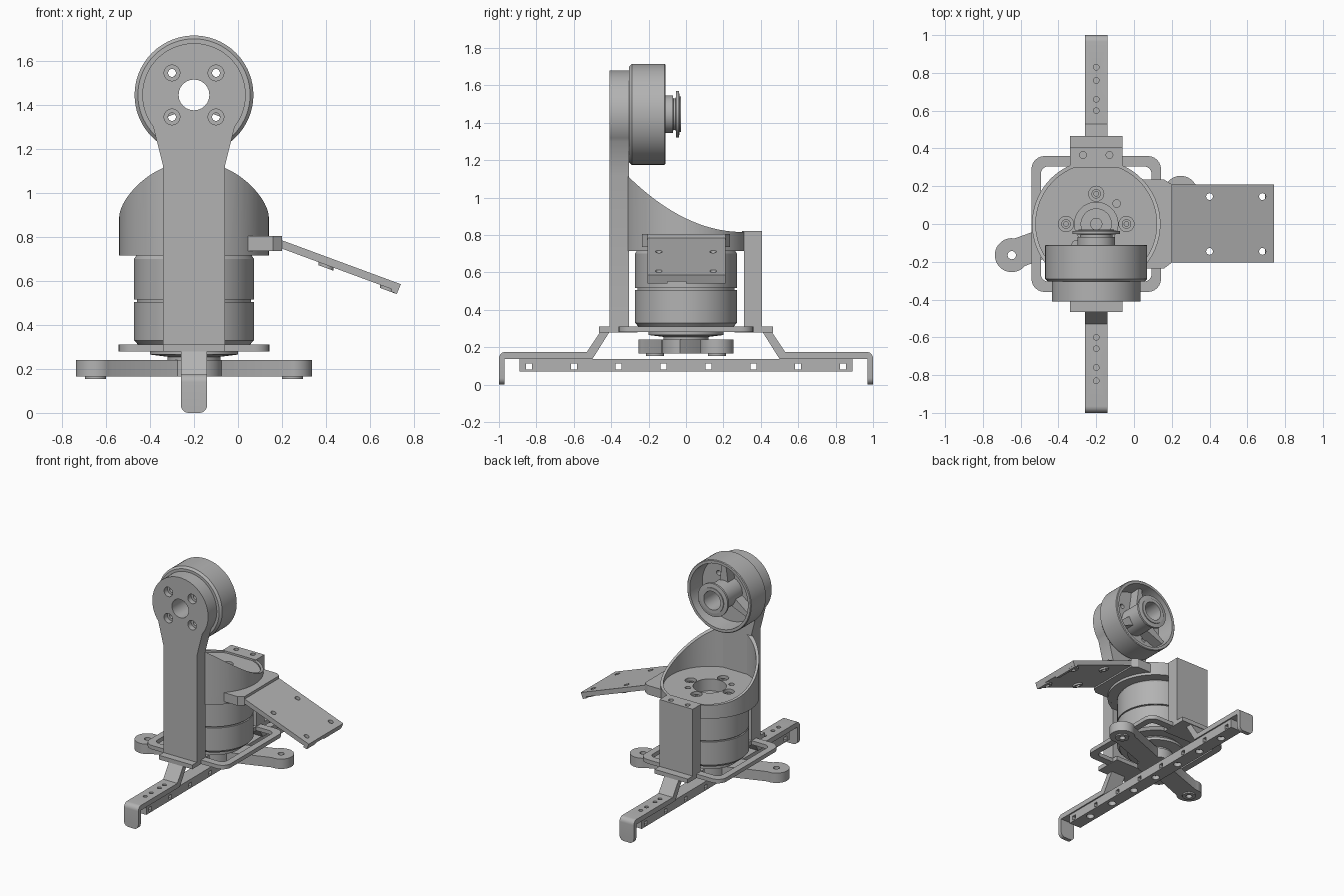
import bpy, bmesh
from math import sin, cos, radians, pi, hypot, atan2
from mathutils import Matrix, Vector

cube = bpy.data.objects.get("Cube")
if cube:
    bpy.data.objects.remove(cube, do_unlink=True)

grey = bpy.data.materials.new("plain grey")
grey.use_nodes = True
grey.diffuse_color = (0.45, 0.45, 0.45, 1)
grey.node_tree.nodes["Principled BSDF"].inputs["Base Color"].default_value = (0.45, 0.45, 0.45, 1)

parts = []


def to3(u, v, t, axis):
    """Profile point (u, v) at distance t along the axis."""
    return {"x": (t, u, v), "y": (u, t, v), "z": (u, v, t)}[axis]


def add_prism(bm, pts, lo, hi, axis):
    a = [bm.verts.new(to3(u, v, lo, axis)) for u, v in pts]
    b = [bm.verts.new(to3(u, v, hi, axis)) for u, v in pts]
    bm.faces.new(a)
    bm.faces.new(b[::-1])
    for i in range(len(pts)):
        j = (i + 1) % len(pts)
        bm.faces.new((a[i], b[i], b[j], a[j]))


def finish(name, bm):
    bmesh.ops.recalc_face_normals(bm, faces=bm.faces)
    me = bpy.data.meshes.new(name)
    bm.to_mesh(me)
    bm.free()
    me.materials.append(grey)
    ob = bpy.data.objects.new(name, me)
    bpy.context.collection.objects.link(ob)
    parts.append(ob)
    return ob


def prism(name, pts, lo, hi, axis):
    return prisms(name, [(pts, lo, hi)], axis)


def prisms(name, items, axis):
    bm = bmesh.new()
    for pts, lo, hi in items:
        add_prism(bm, pts, lo, hi, axis)
    return finish(name, bm)


def lathe(name, profile, axis, cu=0, cv=0, n=72):
    """Spin a closed (radius, height) profile into a ring."""
    bm = bmesh.new()
    rings = [[bm.verts.new(to3(cu + r * cos(2 * pi * i / n), cv + r * sin(2 * pi * i / n), t, axis))
              for r, t in profile] for i in range(n)]
    m = len(profile)
    for i in range(n):
        a, b = rings[i], rings[(i + 1) % n]
        for k in range(m):
            bm.faces.new((a[k], a[(k + 1) % m], b[(k + 1) % m], b[k]))
    return finish(name, bm)


def arc(cu, cv, r, a0, a1, n):
    return [(cu + r * cos(radians(a0 + (a1 - a0) * i / n)),
             cv + r * sin(radians(a0 + (a1 - a0) * i / n))) for i in range(n + 1)]


def disc(cu, cv, r, n=32):
    return arc(cu, cv, r, 0, 360, n)[:-1]


def rect(u0, u1, v0, v1):
    return [(u0, v0), (u1, v0), (u1, v1), (u0, v1)]


def round_rect(hu, hv, r):
    pts = []
    for su, sv, a in ((1, 1, 0), (-1, 1, 90), (-1, -1, 180), (1, -1, 270)):
        pts += arc(su * (hu - r), sv * (hv - r), r, a, a + 90, 6)
    return pts


def cut(ob, items, axis):
    """Subtract a set of separate prisms from a part."""
    cutter = prisms("cutter", items, axis)
    parts.remove(cutter)
    cutter.hide_render = True
    mod = ob.modifiers.new("cut", "BOOLEAN")
    mod.operation, mod.solver, mod.object = "DIFFERENCE", "EXACT", cutter
    bpy.context.view_layer.objects.active = ob
    bpy.ops.object.modifier_apply(modifier=mod.name)
    bpy.data.objects.remove(cutter, do_unlink=True)


SIDES = ((1, "back"), (-1, "front"))

# Feet: bent flat bars with a raised flange carrying the pillars
for s, side in SIDES:
    outline = [(0.41, 0.28), (0.50, 0.137), (0.97, 0.137), (0.97, 0), (1.0, 0)]
    outline += arc(0.965, 0.14, 0.035, 0, 90, 6) + [(0.53, 0.175), (0.44, 0.31), (0.39, 0.31), (0.39, 0.28)]
    foot = prism(side + "_foot", [(s * y, z) for y, z in outline], -0.06, 0.06, "x")
    bm = bmesh.new()
    bm.from_mesh(foot.data)
    toes = [e for e in bm.edges if all(v.co.z < 0.001 for v in e.verts)
            and abs(e.verts[0].co.x - e.verts[1].co.x) < 0.001]
    bmesh.ops.bevel(bm, geom=toes, offset=0.035, segments=5, profile=0.5, affect="EDGES")
    bm.to_mesh(foot.data)
    bm.free()
    cut(foot, [(disc(0, s * y, 0.015, 16), 0.1, 0.2) for y in (0.6, 0.66, 0.76, 0.83)], "z")
    ys = sorted((s * 0.26, s * 0.465))
    prism(side + "_flange", rect(-0.14, 0.14, *ys), 0.279, 0.311, "z")

# Rail with cross windows and screw holes underneath
rail = prism("rail", rect(-0.05, 0.05, -0.89, 0.89), 0.07, 0.138, "z")
cut(rail, [(rect(y - 0.016, y + 0.016, 0.08, 0.112), -0.1, 0.1)
           for y in [0.12 + 0.24 * k for k in range(-4, 4)]], "x")
cut(rail, [(disc(0, 0.24 * k, 0.028, 20), 0.05, 0.1) for k in range(-3, 4)], "z")

# Open base frame
frame = prism("base_frame", round_rect(0.343, 0.36, 0.07), 0.28, 0.31, "z")
cut(frame, [(round_rect(0.293, 0.305, 0.04), 0.2, 0.4)], "z")

# Two-armed crank under the motor
tip = hypot(0.447, 0.165)
half = arc(tip, 0, 0.09, -120, 120, 20) + arc(0, 0, 0.13, 35, 145, 12)
turn = Matrix.Rotation(atan2(0.165, 0.447), 2)
crank_pts = [tuple(turn @ Vector(p)) for p in half + [(-u, -v) for u, v in half]]
crank = prism("crank", crank_pts, 0.165, 0.24, "z")
tips = [(0.447, 0.165), (-0.447, -0.165)]
cut(crank, [(disc(x, y, 0.022, 20), 0.1, 0.3) for x, y in tips], "z")
for x, y in tips:
    lathe("crank_bushing", [(0.022, 0.154), (0.048, 0.154), (0.048, 0.17), (0.022, 0.17)], "z", x, y, 32)

# Main motor: rotor hub, lower bell, gap, upper body
lathe("rotor_hub", [(0.03, 0.235), (0.12, 0.235), (0.12, 0.255), (0.2, 0.265), (0.2, 0.285),
                    (0.17, 0.315), (0.03, 0.315)], "z")
lathe("main_motor", [(0.08, 0.311), (0.255, 0.311), (0.2725, 0.33), (0.2725, 0.505), (0.26, 0.505),
                     (0.26, 0.515), (0.2725, 0.515), (0.2725, 0.7), (0.262, 0.716), (0.08, 0.716)], "z")

# Motor cup: sloped wall, drilled floor, rear lug
wall = lathe("cup_wall", [(0.32, 0.715), (0.34, 0.715), (0.34, 1.2), (0.32, 1.2)], "z", n=96)
slope = [(-0.5, 1.4), (-0.5, 1.12), (-0.317, 1.12)]
for i in range(25):
    y = -0.305 + i * 0.605 / 24
    slope.append((y, 0.816 + 0.8 * (0.3 - y) ** 2))
cut(wall, [(slope + [(0.5, 0.816), (0.5, 1.4)], -0.5, 0.5)], "x")
floor = prism("cup_floor", disc(0, 0, 0.33, 72), 0.716, 0.806, "z")
screws = [(0.16, 0), (-0.16, 0), (0, 0.16), (0, -0.16)]
cut(floor, [(disc(0, 0, 0.115, 40), 0.6, 0.9)]
    + [(disc(x, y, 0.04, 24), 0.765, 0.9) for x, y in screws]
    + [(disc(s * 0.108, s * 0.108, 0.02, 16), 0.6, 0.9) for s in (1, -1)], "z")
for x, y in screws:
    lathe("cup_screw", [(0.012, 0.755), (0.025, 0.755), (0.025, 0.79), (0.012, 0.79)], "z", x, y, 20)
lug = prism("rear_lug", rect(-0.14, 0.14, 0.3, 0.405), 0.715, 0.82, "z")
cut(lug, [(disc(x, 0.365, 0.018, 20), 0.74, 0.9) for x in (-0.07, 0.07)], "z")

# Rear pillar, and front pillar flaring into the round head
prism("rear_pillar", rect(-0.14, 0.14, 0.31, 0.405), 0.31, 0.715, "z")
HZ = 1.445
head = [(-0.14, 0.31), (0.14, 0.31), (0.14, 1.12)] + arc(0, HZ, 0.235, -38, 218, 48) + [(-0.14, 1.12)]
pillar = prism("front_pillar", head, -0.41, -0.304, "y")
bolts = [(sx * 0.1, HZ + sz * 0.1) for sx in (1, -1) for sz in (1, -1)]
cut(pillar, [(disc(0, HZ, 0.07, 24), -0.5, -0.2)] + [(disc(u, v, 0.036, 24), -0.5, -0.37) for u, v in bolts], "y")
cut(pillar, [(disc(u, v, 0.018, 16), -0.5, -0.2) for u, v in bolts], "y")

# Head motor: open bell with flanged hollow hub and ribs
bell = lathe("head_motor", [(0.07, -0.305), (0.255, -0.305), (0.27, -0.29), (0.27, -0.115), (0.265, -0.11),
                            (0.245, -0.11), (0.238, -0.25), (0.1, -0.25), (0.1, -0.07), (0.085, -0.068),
                            (0.085, -0.055), (0.125, -0.053), (0.125, -0.038), (0.095, -0.034),
                            (0.095, -0.028), (0.07, -0.028)], "y", 0, HZ)
cut(bell, [(disc(u, v, 0.018, 16), -0.4, -0.2) for u, v in bolts], "y")
for k in range(3):
    spin = Matrix.Rotation(radians(90 + 120 * k), 2)
    rib = [spin @ Vector(p) for p in ((0.09, -0.035), (0.242, -0.014), (0.242, 0.014), (0.09, 0.035))]
    prism("head_rib", [(p.x, HZ + p.y) for p in rib], -0.26, -0.17, "y")

# Side bracket and its sloping mounting plate
prism("side_bracket", [(0.24, -0.235), (0.36, -0.235), (0.4, -0.205), (0.4, 0.21), (0.36, 0.235), (0.24, 0.235)],
      0.735, 0.804, "z")
panel = prism("sloped_panel", [(0.385, 0.79), (0.94, 0.585), (0.927, 0.552), (0.385, 0.752)], -0.205, 0.21, "y")
holes = [(x, y) for x in (0.6, 0.88) for y in (-0.145, 0.145)]
cut(panel, [(disc(x, y, 0.018, 20), 0.4, 1.0) for x, y in holes], "z")
for x, y in holes:
    z = 0.752 - (x - 0.385) * 0.369
    pad = prism("panel_pad", disc(x, y, 0.035, 24), z - 0.014, z + 0.016, "z")
    for v in pad.data.vertices:
        v.co.z -= (v.co.x - x) * 0.369
    cut(pad, [(disc(x, y, 0.018, 20), 0.4, 1.0)], "z")
for y0, y1 in ((-0.205, -0.1), (0.0, 0.21)):
    prism("panel_lip", [(0.9, 0.565), (0.928, 0.556), (0.922, 0.541), (0.894, 0.551)], y0, y1, "y")

# Shift the column to its off-centre place and shade
bpy.ops.object.select_all(action="DESELECT")
for ob in parts:
    ob.data.transform(Matrix.Translation((-0.2, 0, 0)))
    ob.select_set(True)
bpy.context.view_layer.objects.active = parts[0]
bpy.ops.object.shade_smooth_by_angle(angle=radians(30))
